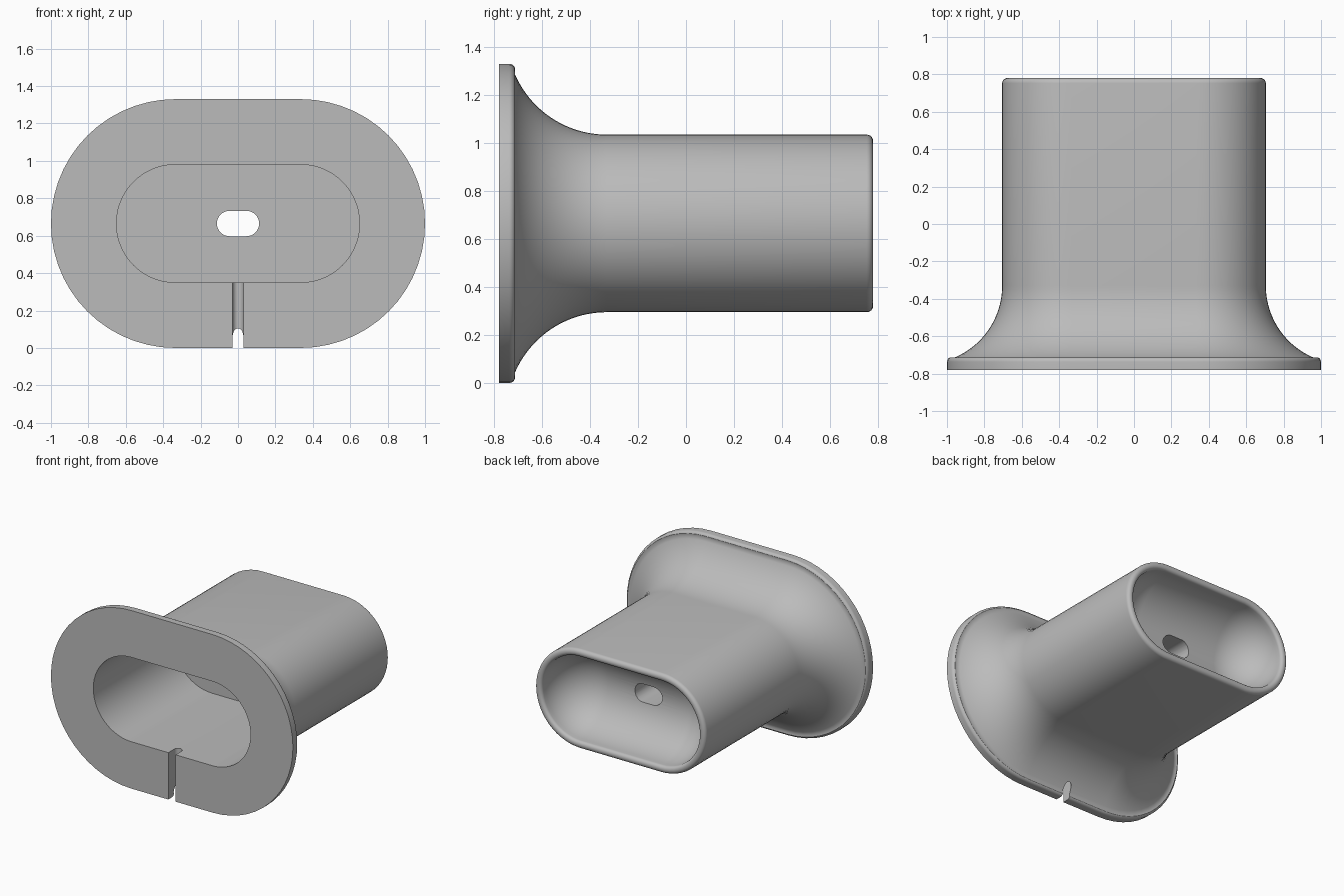
import bpy, bmesh
from math import sin, cos, pi, radians
from mathutils import Vector

if "Cube" in bpy.data.objects:
    bpy.data.objects.remove(bpy.data.objects["Cube"])

CENTRE_Z = 0.665
HALF = 0.335          # half of the straight run in every oval section
BORE = 0.315          # inner radius
TUBE = 0.37           # outer radius
FLANGE = 0.665
FRONT, BACK = -0.78, 0.78


def oval(half, r, n=28):
    """Points of an oval: two half circles joined by straight sides."""
    pts = []
    for side, start in ((1, -pi / 2), (-1, pi / 2)):
        for i in range(n + 1):
            a = start + pi * i / n
            pts.append((side * half + r * cos(a), r * sin(a)))
    return pts


def arc(cr, cy, rad, a0, a1, n):
    """Profile points (radius, y) along a circular arc, angles in degrees."""
    out = []
    for i in range(n + 1):
        a = radians(a0 + (a1 - a0) * i / n)
        out.append((cr + rad * cos(a), cy + rad * sin(a)))
    return out


def make_object(name, rings, cap=False):
    """Skin a list of rings into a closed mesh."""
    bm = bmesh.new()
    loops = [[bm.verts.new(p) for p in ring] for ring in rings]
    n = len(loops[0])
    for a, b in zip(loops, loops[1:]):
        for i in range(n):
            j = (i + 1) % n
            bm.faces.new((a[i], a[j], b[j], b[i]))
    if cap:
        bm.faces.new(loops[0])
        bm.faces.new(loops[-1])
    bmesh.ops.remove_doubles(bm, verts=bm.verts, dist=1e-5)
    bmesh.ops.recalc_face_normals(bm, faces=bm.faces)
    mesh = bpy.data.meshes.new(name)
    bm.to_mesh(mesh)
    bm.free()
    obj = bpy.data.objects.new(name, mesh)
    bpy.context.collection.objects.link(obj)
    return obj


# Wall profile, from the middle of the partition's front face round to its back
sweep = 0.417
profile = [(0, 0.17), (BORE, 0.17), (BORE, FRONT), (FLANGE, FRONT)]
profile += arc(FLANGE - 0.025, -0.737, 0.025, 0, 70, 6)              # flange lip
profile += arc(TUBE + sweep, -0.33, sweep, 248, 180, 24)             # flared neck
profile += arc(TUBE - 0.027, BACK - 0.027, 0.027, 0, 90, 6)          # rim, outside
profile += arc(BORE + 0.025, BACK - 0.025, 0.025, 90, 180, 6)        # rim, inside
profile += arc(0, BACK - 0.025, BORE, 0, -90, 20)                    # rounded cup
profile[-1] = (0, BACK - 0.025 - BORE)

rings = [[(x, y, CENTRE_Z + z) for x, z in oval(HALF, r)] for r, y in profile]
body = make_object("flanged_oval_tube", rings)

# Cutters: small oval hole through the partition, and cable slot in the flange
hole = make_object("hole_cutter", [
    [(x, y, CENTRE_Z + z) for x, z in oval(0.045, 0.068, 16)] for y in (0.05, 0.65)], True)
slot = make_object("slot_cutter", [
    [(y, -0.81 + x, z) for x, y in oval(0.10, 0.03, 12)] for z in (-0.1, 0.5)], True)

bpy.context.view_layer.objects.active = body
body.select_set(True)
for cutter in (hole, slot):
    cutter.hide_render = True
    mod = body.modifiers.new(cutter.name, 'BOOLEAN')
    mod.operation = 'DIFFERENCE'
    mod.solver = 'EXACT'
    mod.object = cutter
    bpy.ops.object.modifier_apply(modifier=mod.name)
    bpy.data.objects.remove(cutter)

# Material and shading
grey = bpy.data.materials.new("plain grey")
colour = (0.5, 0.5, 0.5, 1)
grey.use_nodes = True
grey.diffuse_color = colour
grey.node_tree.nodes["Principled BSDF"].inputs["Base Color"].default_value = colour
body.data.materials.clear()
body.data.materials.append(grey)
for face in body.data.polygons:
    face.material_index = 0
bpy.ops.object.shade_smooth_by_angle(angle=radians(35))
